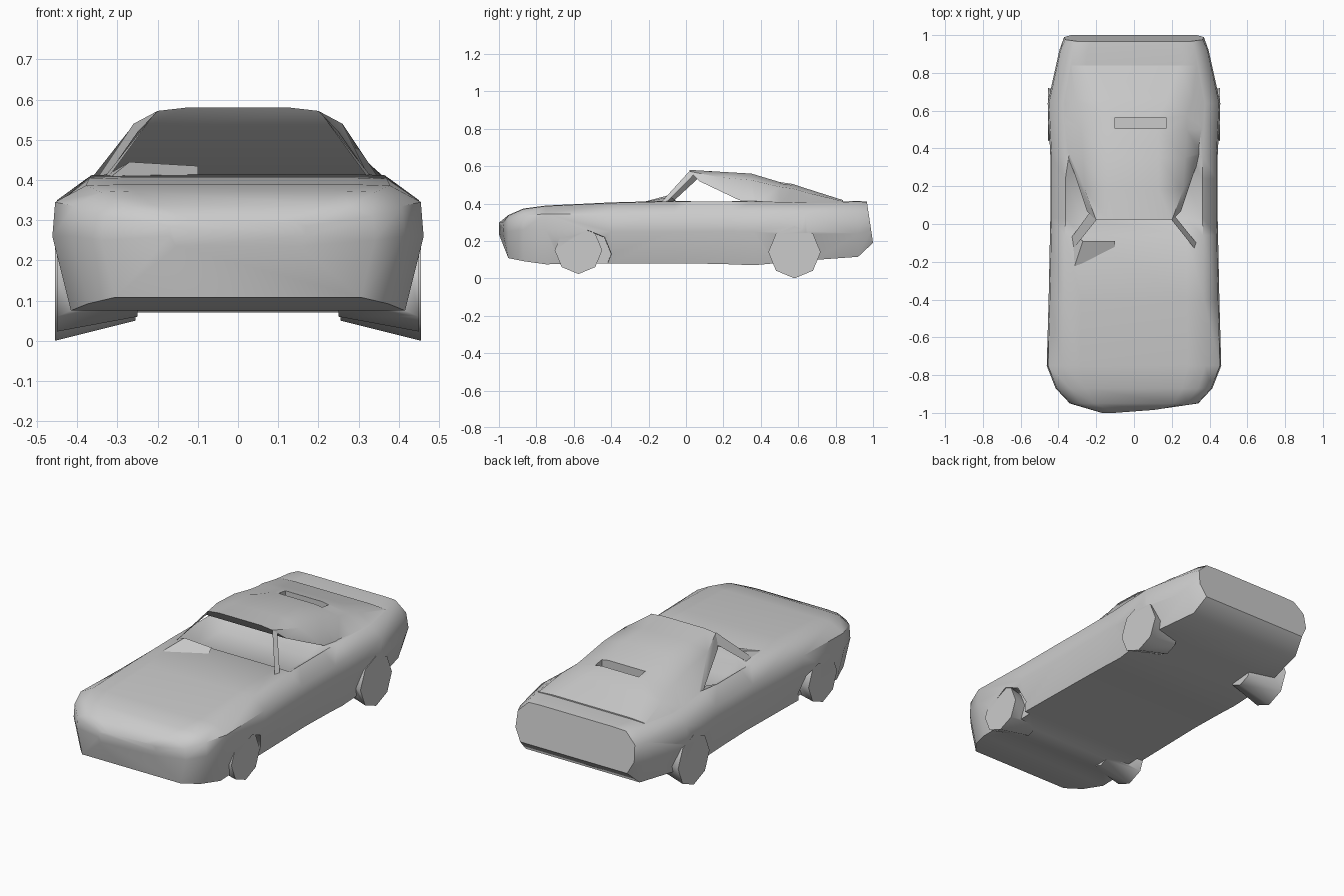
import bpy, math, bmesh

if "Cube" in bpy.data.objects:
    bpy.data.objects.remove(bpy.data.objects["Cube"])


def make(name, verts, faces):
    """Mesh object with consistent outward normals."""
    me = bpy.data.meshes.new(name)
    me.from_pydata(verts, [], faces)
    bm = bmesh.new()
    bm.from_mesh(me)
    bmesh.ops.recalc_face_normals(bm, faces=bm.faces[:])
    bm.to_mesh(me)
    bm.free()
    ob = bpy.data.objects.new(name, me)
    bpy.context.collection.objects.link(ob)
    return ob


def loft(name, rings):
    """Closed skin through rings of equal point count, capped at both ends."""
    n = len(rings[0])
    faces = [(i * n + j, i * n + (j + 1) % n, (i + 1) * n + (j + 1) % n, (i + 1) * n + j)
             for i in range(len(rings) - 1) for j in range(n)]
    faces += [tuple(range(n)), tuple(range((len(rings) - 1) * n, len(rings) * n))]
    return make(name, [p for r in rings for p in r], faces)


def mirrored(half):
    return half + [(-x, y, z) for x, y, z in reversed(half)]


def activate(ob):
    bpy.ops.object.select_all(action='DESELECT')
    ob.select_set(True)
    bpy.context.view_layer.objects.active = ob


def boolean(target, tool, operation):
    mod = target.modifiers.new("boolean", 'BOOLEAN')
    mod.operation = operation
    mod.solver = 'EXACT'
    mod.object = tool
    activate(target)
    bpy.ops.object.modifier_apply(modifier=mod.name)
    bpy.data.objects.remove(tool, do_unlink=True)


def drum(side, x, y, z, r_out, r_in, width, sides=8):
    """Faceted drum across the car, tapering from the outer to the inner radius."""
    bpy.ops.mesh.primitive_cone_add(vertices=sides, radius1=r_in, radius2=r_out, depth=width,
                                    location=(side * x, y, z),
                                    rotation=(0, side * math.pi / 2, 0))
    return bpy.context.object


# Body stations: y, half width, bottom z, waist z, shoulder z, deck z, cockpit dip
stations = [
    (-1.00, 0.17, 0.235, 0.26, 0.285, 0.295, 0),
    (-0.95, 0.34, 0.108, 0.25, 0.31, 0.335, 0),
    (-0.87, 0.415, 0.092, 0.26, 0.335, 0.370, 0),
    (-0.75, 0.462, 0.075, 0.26, 0.345, 0.386, 0),
    (-0.40, 0.452, 0.08, 0.25, 0.345, 0.403, 0),
    (-0.06, 0.445, 0.08, 0.25, 0.350, 0.412, 0),
    (0.03, 0.443, 0.08, 0.25, 0.350, 0.412, 0.06),
    (0.24, 0.443, 0.075, 0.25, 0.350, 0.412, 0.06),
    (0.36, 0.443, 0.07, 0.25, 0.350, 0.412, 0),
    (0.64, 0.457, 0.095, 0.25, 0.350, 0.405, 0),
    (0.92, 0.395, 0.115, 0.24, 0.350, 0.410, 0),
    (1.00, 0.37, 0.19, 0.26, 0.350, 0.408, 0),
]
rings = []
for y, w, zb, zm, zs, zt, dip in stations:
    half = [(0.9 * w, zb), (w, zm), (0.985 * w, zs), (0.82 * w, zt), (0.62 * w, zt + 0.003 - dip)]
    lean = 0.15 if y > 0.95 else 0        # tail panel leans forward at the top
    skew = 0.15 if y < -0.97 else 0       # nose edge is slightly swept to one side
    rings.append([(x, y - lean * (z - zb) + skew * max(x, 0), z)
                  for x, y, z in mirrored([(x, y, z) for x, z in half])])
body = loft("car_body", rings)

# Cabin rows: y, centre z, inner x, rail x, rail z, base x, base y, base z
rows = [
    (0.02, 0.58, 0.13, 0.20, 0.572, 0.25, 0.07, 0.52),
    (0.18, 0.57, 0.13, 0.26, 0.540, 0.32, 0.28, 0.42),
    (0.35, 0.56, 0.13, 0.27, 0.525, 0.36, 0.38, 0.39),
    (0.50, 0.515, 0.13, 0.28, 0.490, 0.38, 0.50, 0.385),
    (0.57, 0.505, 0.13, 0.28, 0.480, 0.39, 0.57, 0.38),
    (0.66, 0.475, 0.18, 0.31, 0.455, 0.395, 0.66, 0.38),
    (0.84, 0.418, 0.24, 0.33, 0.412, 0.36, 0.84, 0.38),
]
roof = loft("roof", [mirrored([(bx, by, bz), (x2, y, z2), (x1, y, zc)])
                     for y, zc, x1, x2, z2, bx, by, bz in rows])
boolean(body, roof, 'UNION')

# Sunken slot behind the roof
bpy.ops.mesh.primitive_cube_add(size=1, location=(0.035, 0.535, 0.51))
slot = bpy.context.object
slot.dimensions = (0.27, 0.06, 0.10)
bpy.ops.object.transform_apply(location=False, rotation=False, scale=True)
boolean(body, slot, 'DIFFERENCE')

# Front arch recesses, then tapered faceted wheels merged into the skin
for side in (-1, 1):
    boolean(body, drum(side, 0.46, -0.525, 0.13, 0.13, 0.125, 0.17), 'DIFFERENCE')
    boolean(body, drum(side, 0.35, -0.575, 0.15, 0.127, 0.09, 0.20), 'UNION')
    boolean(body, drum(side, 0.355, 0.58, 0.14, 0.14, 0.09, 0.20), 'UNION')
activate(body)
bpy.ops.object.shade_smooth_by_angle(angle=math.radians(50))

# Windscreen pillars, the right one thinner
for s, label, t in ((-1, "left", 1.0), (1, "right", 0.5)):
    make(f"{label}_windscreen_pillar",
         [(s * 0.20, 0.02, 0.575), (s * (0.20 + 0.035 * t), 0.02 + 0.04 * t, 0.575 - 0.045 * t),
          (s * 0.33, -0.13 + 0.06 * t, 0.41), (s * 0.32, -0.13, 0.41)],
         [(0, 1, 2, 3)])

# Low dashboard cowl in front of the driver
make("dashboard_cowl", [(-0.32, -0.24, 0.405), (-0.10, -0.12, 0.413), (-0.10, -0.09, 0.435),
                        (-0.27, -0.09, 0.445), (-0.33, -0.05, 0.41)],
     [(0, 1, 2, 3), (0, 3, 4)])
